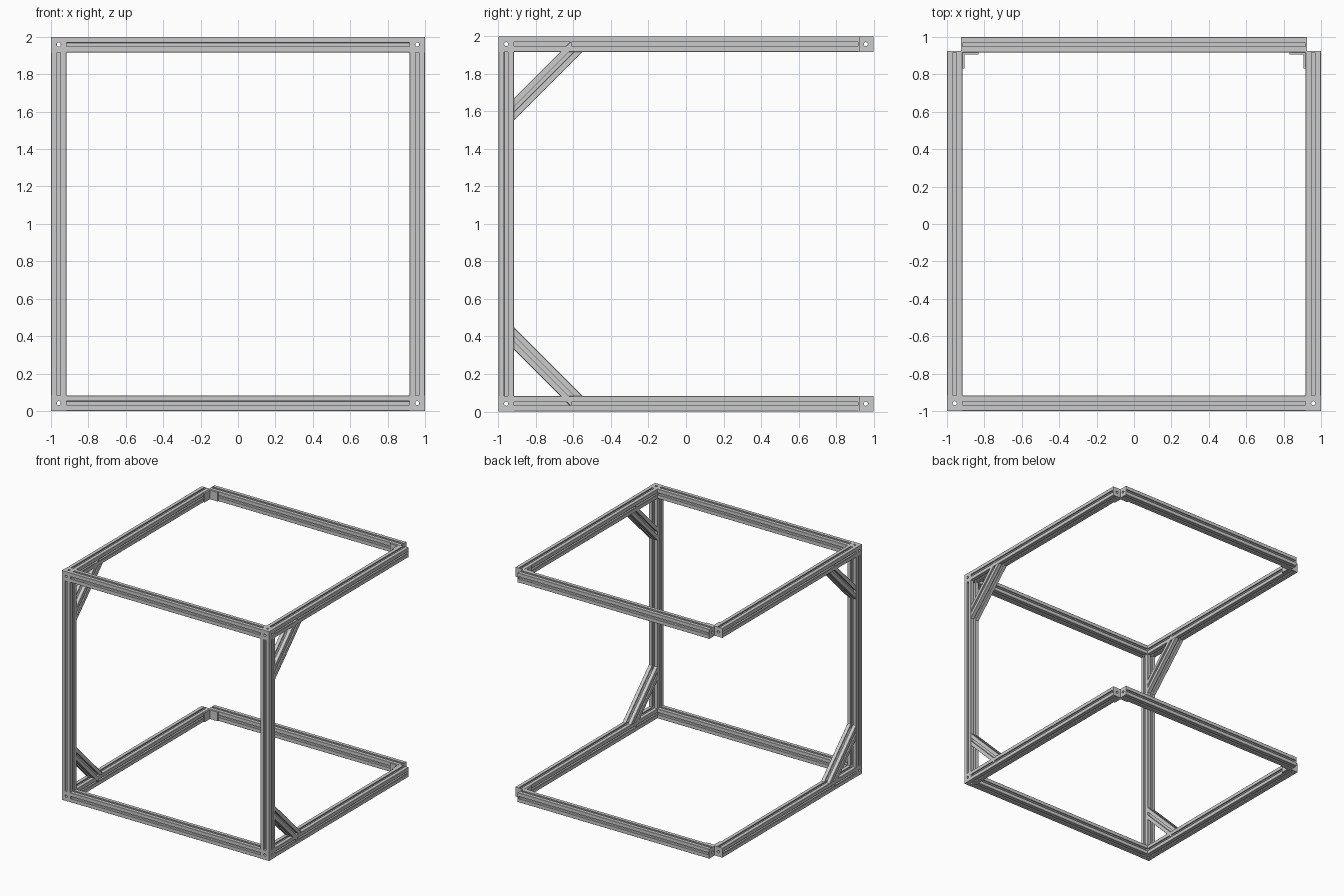
import bpy, math
from mathutils import Matrix, Vector

if "Cube" in bpy.data.objects:
    bpy.data.objects.remove(bpy.data.objects["Cube"])

S = 0.083            # profile width
H = S / 2
C = 1 - H            # centre line of the outer beams
I = 1 - S            # inner edge of the frame
CAP = 0.007          # end cap thickness
R = 0.011            # core hole radius

# --- cross-sections -------------------------------------------------------
hole = [(R * math.cos(2 * math.pi * i / 16), R * math.sin(2 * math.pi * i / 16)) for i in range(16)]
square = [(H, H), (-H, H), (-H, -H), (H, -H)]

# one side of the slotted profile: corner, lip, T-shaped undercut, floor
half = [(H - 0.002, H), (0.0105, H), (0.0105, H - 0.009), (0.021, H - 0.009),
        (0.021, H - 0.013), (0.010, 0.0175)]
side = half + [(-x, y) for x, y in reversed(half)]
slotted = []
for q in range(4):
    c, s = [(1, 0), (0, 1), (-1, 0), (0, -1)][q]
    slotted += [(c * x - s * y, s * x + c * y) for x, y in side]

AXES = {
    'x': ((0, 1, 0), (0, 0, 1), (1, 0, 0)),
    'y': ((0, 0, 1), (1, 0, 0), (0, 1, 0)),
    'z': ((1, 0, 0), (0, 1, 0), (0, 0, 1)),
}


def prism(name, loops, axes, centre, length, shear=0.0):
    """Extrude a filled outline with holes; shear slants both ends as a mitre."""
    cu = bpy.data.curves.new(name + "_outline", 'CURVE')
    cu.dimensions = '2D'
    cu.fill_mode = 'BOTH'
    cu.extrude = length / 2
    for loop in loops:
        sp = cu.splines.new('POLY')
        sp.points.add(len(loop) - 1)
        for p, (x, y) in zip(sp.points, loop):
            p.co = (x, y, 0, 1)
        sp.use_cyclic_u = True
    tmp = bpy.data.objects.new(name + "_tmp", cu)
    bpy.context.scene.collection.objects.link(tmp)
    dg = bpy.context.evaluated_depsgraph_get()
    me = bpy.data.meshes.new_from_object(tmp.evaluated_get(dg))
    bpy.data.objects.remove(tmp)
    bpy.data.curves.remove(cu)
    for v in me.vertices:
        v.co.z += math.copysign(shear * v.co.x, v.co.z) if v.co.z > 0 else -shear * v.co.x
    for p in me.polygons:
        p.use_smooth = False
    m = Matrix([Vector(a) for a in axes]).transposed().to_4x4()
    m.translation = centre
    me.transform(m)
    me.name = name
    ob = bpy.data.objects.new(name, me)
    bpy.context.scene.collection.objects.link(ob)
    return ob


def beam(name, axis, centre, length):
    return prism(name, [slotted, hole], AXES[axis], centre, length)


# --- drill cutters for the corner cubes -------------------------------------
def corner_cube(name, loc):
    bpy.ops.mesh.primitive_cube_add(size=S, location=loc)
    ob = bpy.context.object
    ob.name = name
    for rot in ((0, 0, 0), (math.pi / 2, 0, 0), (0, math.pi / 2, 0)):
        bpy.ops.mesh.primitive_cylinder_add(vertices=16, radius=R, depth=S * 2,
                                            location=loc, rotation=rot)
        cut = bpy.context.object
        cut.name = "drill_cutter"
        cut.hide_render = True
        bpy.context.view_layer.objects.active = ob
        mod = ob.modifiers.new("drill", 'BOOLEAN')
        mod.operation = 'DIFFERENCE'
        mod.solver = 'EXACT'
        mod.object = cut
        bpy.ops.object.modifier_apply(modifier=mod.name)
        bpy.data.objects.remove(cut)


# --- horizontal frames, bottom and top ---------------------------------------
for level, z, up in (("bottom", H, -1), ("top", 2 - H, 1)):
    beam(level + "_front_beam", 'x', (0, -C, z), 2 * I)
    beam(level + "_back_beam", 'x', (0, C, z), 2 * I)
    for label, sx in (("left", -1), ("right", 1)):
        tag = level + "_" + label
        beam(tag + "_side_beam", 'y', (sx * C, 0, z), 2 * I)
        corner_cube(tag + "_corner_cube", (sx * C, -C, z))
        # end caps on the open back corner
        prism(tag + "_side_cap", [square, hole], AXES['y'], (sx * C, I + CAP / 2, z), CAP)
        prism(tag + "_back_cap", [square, hole], AXES['x'], (sx * (I + CAP / 2), C, z), CAP)
        # angle bracket inside the back corner
        leg, t = 0.085, 0.012
        ell = [(0, 0), (leg, 0), (leg, t), (t, t), (t, leg), (0, leg)]
        ell = [(sx * (I - a), I - b) for a, b in ell]
        prism(tag + "_bracket", [ell], AXES['z'], (0, 0, z), S - 0.004)
        # diagonal brace, mitred at 45 degrees
        k = math.sqrt(0.5)
        d = Vector((0, k, up * k))
        x = Vector((0, -k, up * k))
        edge = 0.365                      # reach of the brace's outer edge
        mid = Vector((sx * C, -I + edge / 2, (2 - S - edge / 2) if up > 0 else S + edge / 2))
        mid += x * H
        run = 2 * (mid.y + I) / k
        prism(tag + "_brace", [slotted, hole], (x, d.cross(x), d), mid, run, -1.0)

# --- front posts ---------------------------------------------------------------
for label, sx in (("left", -1), ("right", 1)):
    beam("front_" + label + "_post", 'z', (sx * C, -C, 1), 2 * I)
